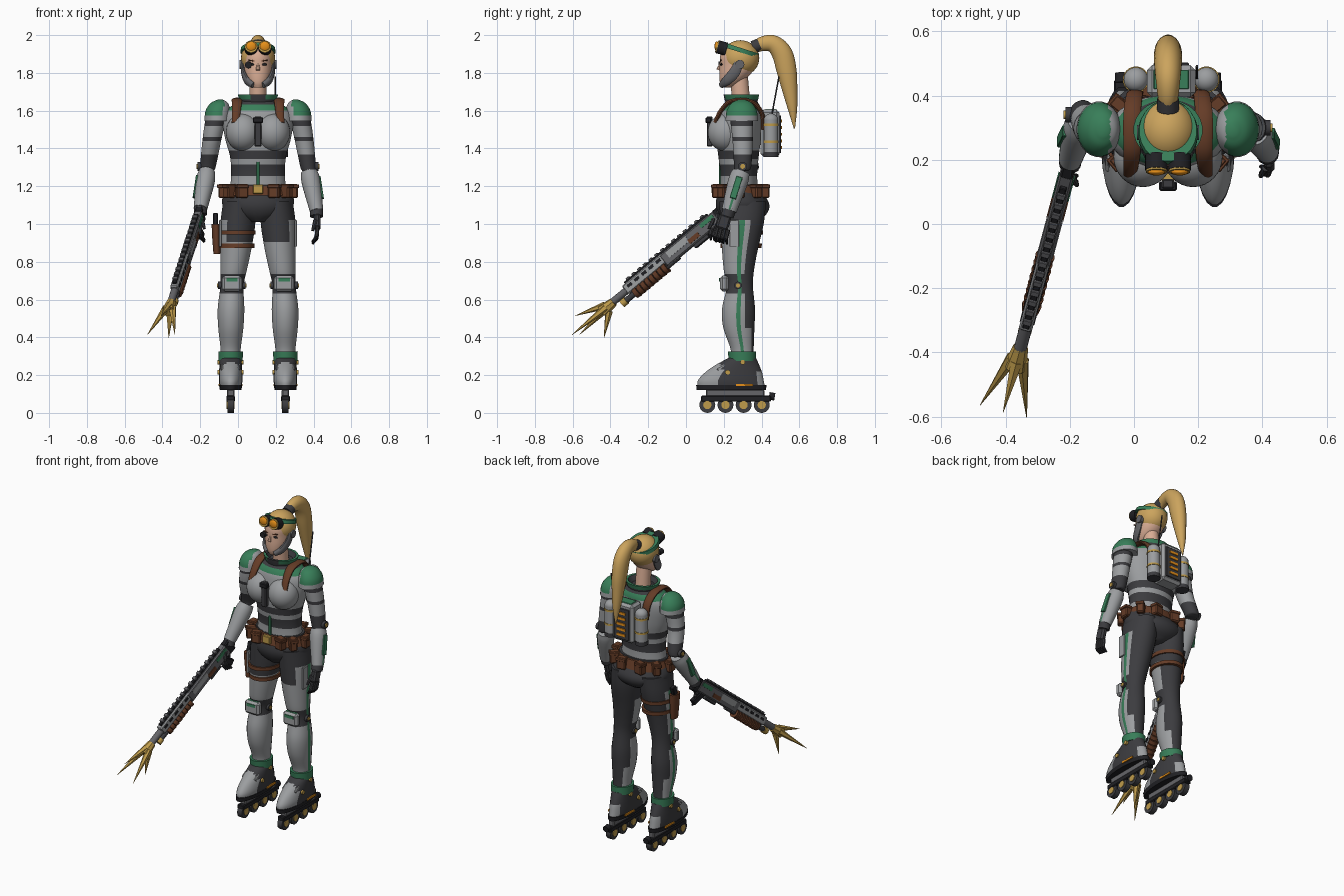
import bpy, bmesh, math
from mathutils import Vector, Matrix, Euler

cube = bpy.data.objects.get("Cube")
if cube:
    bpy.data.objects.remove(cube, do_unlink=True)

COLOURS = {
    "light grey": (.33, .34, .35), "mid grey": (.13, .13, .14), "charcoal": (.045, .045, .05),
    "black": (.015, .015, .018), "green": (.04, .21, .1), "brown": (.13, .045, .02),
    "blonde": (.6, .37, .11), "orange": (.8, .28, .01), "skin": (.7, .42, .3), "gold": (.52, .33, .07)}
MATS = {}
for key, rgb in COLOURS.items():
    mat = bpy.data.materials.new(key)
    mat.use_nodes = True
    mat.diffuse_color = (*rgb, 1)
    mat.node_tree.nodes["Principled BSDF"].inputs["Base Color"].default_value = (*rgb, 1)
    MATS[key] = mat

body_frame = Matrix.Translation((.106, 0, 0))
frame = body_frame


def finish(name, bm, colour, rule=None, sharp=40):
    """Colour faces by rule(centre, normal), mark sharp edges, place the part."""
    bmesh.ops.recalc_face_normals(bm, faces=bm.faces)
    bm.normal_update()
    mesh = bpy.data.meshes.new(name)
    used = []
    for f in bm.faces:
        c = (rule and rule(f.calc_center_median(), f.normal)) or colour
        if c not in used:
            used.append(c)
            mesh.materials.append(MATS[c])
        f.material_index = used.index(c)
        f.smooth = True
    for e in bm.edges:
        e.smooth = e.calc_face_angle(0) < math.radians(sharp)
    bm.transform(frame)
    bm.to_mesh(mesh)
    bm.free()
    bpy.context.collection.objects.link(bpy.data.objects.new(name, mesh))


def tube(name, rows, colour, rule=None, steps=4, segs=24, follow=False, sharp=40):
    """Loft elliptical rings; a row is x, y, z, width radius, depth radius."""
    rows = [Vector(r) for r in rows]
    path = []
    for i in range(len(rows) - 1):
        a, b = rows[i], rows[i + 1]
        ta = (b - rows[i - 1]) / 2 if i else b - a
        tb = (rows[i + 2] - a) / 2 if i + 2 < len(rows) else b - a
        for k in range(steps):
            t = k / steps
            t2, t3 = t * t, t ** 3
            path.append(a if k == 0 else a * (2*t3 - 3*t2 + 1) + ta * (t3 - 2*t2 + t)
                        + b * (3*t2 - 2*t3) + tb * (t3 - t2))
    path.append(rows[-1])
    bm = bmesh.new()
    rings = []
    for i, p in enumerate(path):
        u, v = Vector((1, 0, 0)), Vector((0, 1, 0))
        if follow:
            d = path[min(i + 1, len(path) - 1)] - path[max(i - 1, 0)]
            d = Vector(d[:3]).normalized()
            u = (u - d * d.x).normalized()
            v = d.cross(u)
        ring = []
        for k in range(segs):
            a = math.tau * (k + .5) / segs
            ring.append(bm.verts.new(Vector(p[:3]) + u * p[3] * math.cos(a) + v * p[4] * math.sin(a)))
        rings.append(ring)
    for lo, hi in zip(rings, rings[1:]):
        for k in range(segs):
            n = (k + 1) % segs
            bm.faces.new((lo[k], lo[n], hi[n], hi[k]))
    bm.faces.new(rings[0])
    bm.faces.new(rings[-1])
    finish(name, bm, colour, rule, sharp)


def box(name, at, size, colour, rot=(0, 0, 0), bevel=.15, rule=None):
    bm = bmesh.new()
    bmesh.ops.create_cube(bm, size=1, matrix=Matrix.Diagonal((*size, 1)))
    if bevel:
        bmesh.ops.bevel(bm, geom=bm.edges[:], offset=min(size) * bevel, segments=1, affect='EDGES')
    bm.transform(Matrix.Translation(at) @ Euler(rot).to_matrix().to_4x4())
    finish(name, bm, colour, rule, 20)


def rod(name, p, q, r, colour, r2=None, segs=16):
    p, q = Vector(p), Vector(q)
    bm = bmesh.new()
    turn = (q - p).to_track_quat('Z', 'Y').to_matrix().to_4x4()
    bmesh.ops.create_cone(bm, cap_ends=True, segments=segs, radius1=r, radius2=r if r2 is None else r2,
                          depth=(q - p).length, matrix=Matrix.Translation((p + q) / 2) @ turn)
    finish(name, bm, colour)


def ball(name, at, radii, colour, rule=None, drop=None):
    bm = bmesh.new()
    bmesh.ops.create_uvsphere(bm, u_segments=32, v_segments=20, radius=1,
                              matrix=Matrix.Translation(at) @ Matrix.Diagonal((*radii, 1)))
    if drop:
        gone = [f for f in bm.faces if drop(f.calc_center_median())]
        bmesh.ops.delete(bm, geom=gone, context='FACES')
    finish(name, bm, colour, rule)


# Torso, bust and pelvis
def torso_colour(c, n):
    if c.z > 1.605:
        return "green" if c.z < 1.63 else "charcoal"
    return "charcoal" if 1.26 < c.z < 1.32 or 1.35 < c.z < 1.385 else None


tube("torso", [(0, .28, 1.18, .15, .1), (0, .28, 1.27, .143, .098), (0, .278, 1.36, .15, .108),
               (0, .28, 1.45, .175, .118), (0, .285, 1.55, .188, .118), (0, .29, 1.61, .16, .108),
               (0, .295, 1.655, .09, .08)], "light grey", torso_colour, steps=6)
tube("pelvis", [(0, .29, 1.01, .05, .08), (0, .3, 1.05, .15, .125), (0, .3, 1.1, .19, .143),
                (0, .29, 1.16, .185, .125), (0, .285, 1.21, .16, .105)], "charcoal")
box("chest_clasp", (0, .125, 1.49), (.036, .03, .16), "charcoal")
box("chest_clasp_head", (0, .118, 1.55), (.055, .03, .03), "black")
box("waist_stripe", (0, .181, 1.265), (.016, .012, .13), "green")
tube("collar", [(0, .29, 1.58, .13, .1), (0, .293, 1.63, .085, .08), (0, .293, 1.66, .1, .09),
                (0, .293, 1.685, .108, .095), (0, .293, 1.685, .092, .08), (0, .293, 1.64, .06, .06)],
     "charcoal", lambda c, n: "green" if c.z > 1.65 and n.z > -.9 and abs(c.x) + c.y > .25 and
     (c - Vector((0, .293, c.z))).length > .08 else None, steps=1)

# Belt with buckle and pouches
tube("belt", [(0, .285, 1.15, .188, .138), (0, .285, 1.205, .172, .122)], "brown", steps=1)
box("buckle", (0, .148, 1.185), (.055, .025, .05), "gold")
for s in (-1, 1):
    for x, y, turn in ((.085, .165, .25), (.15, .2, .7), (.188, .28, 1.57), (.15, .37, -.7), (.065, .415, -.2)):
        box("belt_pouch", (s * x, y, 1.175), (.06, .045, .075), "brown", (0, 0, -s * turn))
        box("pouch_flap", (s * x * 1.02, y, 1.2), (.064, .05, .02), "brown", (0, 0, -s * turn))


def leg_colour(side):
    def rule(c, n):
        flat = Vector((n.x, n.y, 0)).normalized()
        out = flat.x * side
        if out > .985 and c.z < 1.03:
            return "green"
        if .63 < c.z < .73 or flat.y > (.75 if c.z < .45 else .4):
            return "charcoal"
        if c.z > .9 and (out < .7 or c.z > 1.02):
            return "charcoal"
    return rule


def boot_colour(c, n):
    return "light grey" if c.y < .19 or (c.y > .37 and c.z < .22) else "charcoal"


def arm_colour(c, n):
    return "charcoal" if 1.52 < c.z < 1.56 or 1.43 < c.z < 1.455 or c.z < 1.37 else None


for s in (-1, 1):
    side = "left" if s > 0 else "right"
    ball(side + "_bust", (s * .078, .21, 1.485), (.092, .095, .1), "light grey")
    # Leg, knee guard and cuff
    tube(side + "_leg", [(s * .1, .3, 1.12, .085, .125), (s * .107, .297, 1, .093, .115),
                         (s * .118, .285, .86, .082, .095), (s * .13, .28, .75, .07, .08),
                         (s * .138, .285, .67, .062, .07), (s * .143, .278, .55, .071, .088),
                         (s * .144, .28, .45, .067, .083), (s * .145, .297, .34, .054, .062),
                         (s * .145, .3, .27, .055, .062)], "light grey", leg_colour(s), steps=6)
    box(side + "_knee_guard", (s * .138, .203, .685), (.105, .045, .085), "light grey",
        rule=lambda c, n: "green" if n.z > .9 else None, bevel=.3)
    box(side + "_knee_stripe", (s * .138, .18, .705), (.06, .008, .018), "green", bevel=0)
    for k in (-1, 1):
        rod(side + "_knee_stud", (s * .138 + k * .05, .275, .675), (s * .138 + k * .073, .275, .675), .02, "charcoal")
        rod(side + "_knee_cap", (s * .138 + k * .07, .275, .675), (s * .138 + k * .078, .275, .675), .011, "gold")
    tube(side + "_cuff", [(s * .145, .298, .275, .064, .072), (s * .145, .296, .325, .066, .075)], "green", steps=1)
    box(side + "_thigh_plate", (s * .2, .255, .95), (.012, .05, .14), "light grey")
    # Boot and inline skate
    bx = s * .145
    tube(side + "_boot", [(bx, .24, .135, .058, .18), (bx, .237, .17, .063, .176), (bx, .25, .21, .062, .155),
                          (bx, .27, .25, .06, .12), (bx, .297, .29, .058, .075)], "charcoal", boot_colour)
    box(side + "_boot_strap", (bx, .19, .235), (.1, .05, .03), "light grey", (.5, 0, 0))
    tube(side + "_sole", [(bx, .24, .122, .058, .185), (bx, .24, .148, .062, .188)], "black", steps=1)
    box(side + "_skate_mount", (bx, .26, .105), (.04, .31, .04), "mid grey")
    box(side + "_skate_frame", (bx, .265, .075), (.046, .37, .032), "black")
    rod(side + "_skate_brake", (bx, .44, .09), (bx, .47, .085), .02, "black")
    for i in range(4):
        y = .113 + i * .096
        rod(side + "_wheel", (bx - .017, y, .042), (bx + .017, y, .042), .042, "charcoal", segs=24)
        rod(side + "_wheel_hub", (bx - .021, y, .042), (bx + .021, y, .042), .022, "gold")
    for k in (-1, 1):
        box(side + "_boot_trim", (bx + k * .06, .31, .148), (.008, .09, .012), "orange", bevel=0)
        for y, z in ((.22, .215), (.3, .268)):
            rod(side + "_boot_stud", (bx + k * .05, y, z), (bx + k * .069, y, z), .013, "gold")
    # Shoulder pad and harness strap
    tube(side + "_shoulder_pad", [(s * .215, .295, 1.545, .07, .087), (s * .212, .295, 1.6, .066, .08),
                                  (s * .205, .295, 1.64, .046, .055), (s * .2, .295, 1.658, .015, .02)],
         "light grey", lambda c, n: "green" if c.z > 1.575 and abs(c.x) > .18 else None)
    tube(side + "_harness", [(s * .12, .155, 1.535, .02, .012), (s * .115, .185, 1.6, .024, .012),
                             (s * .112, .24, 1.65, .028, .012), (s * .112, .34, 1.65, .028, .012),
                             (s * .105, .4, 1.59, .026, .012), (s * .1, .41, 1.5, .024, .012)], "brown",
         follow=True, segs=12)
    # Arm: the right one reaches for the grip
    left = s > 0
    elbow = Vector((s * .265, .3 if left else .34, 1.305))
    wrist = Vector((s * .31, .228, 1.07)) if left else Vector((s * .305, .2, 1.08))
    tube(side + "_upper_arm", [(s * .215, .295, 1.6, .045, .05), (s * .225, .295, 1.55, .054, .06),
                               (s * .245, .3, 1.44, .05, .054), (*elbow, .042, .046),
                               (*elbow.lerp(wrist, .1), .036, .038)], "light grey", arm_colour, steps=6)
    mid = elbow.lerp(wrist, .35)
    tube(side + "_forearm", [(*elbow.lerp(wrist, .12), .043, .047), (*mid, .05, .053), (*wrist, .036, .04)],
         "light grey", lambda c, n: "green" if n.x * s > .97 else None, follow=True)
    box(side + "_forearm_plate", mid.lerp(wrist, .2) + Vector((s * .046, 0, 0)), (.015, .035, .12), "green",
        (-.3, -s * .15, 0))
    rod(side + "_elbow_disc", elbow + Vector((s * .02, 0, 0)), elbow + Vector((s * .055, 0, 0)), .024, "charcoal")
    rod(side + "_elbow_cap", elbow + Vector((s * .05, 0, 0)), elbow + Vector((s * .06, 0, 0)), .013, "gold")
    palm = wrist + Vector((s * .004, -.028, -.06))
    rod(side + "_glove_cuff", wrist + Vector((0, .005, .015)), wrist + Vector((0, -.01, -.03)), .035, "charcoal")
    box(side + "_palm", palm, (.034, .066, .08), "charcoal", (-.3, 0, 0), .3)
    for i in range(4):
        root = palm + Vector((0, -.033 + i * .019, -.028 - i * .004))
        tip = root + Vector((-s * .004, -.012, -.048))
        rod(side + "_finger", root, tip, .011, "charcoal", segs=8)
        rod(side + "_fingertip", tip, tip + Vector((-s * .022, .005, -.028)), .01, "black", .006, 8)
    rod(side + "_thumb", palm + Vector((-s * .01, -.025, .01)), palm + Vector((-s * .025, -.05, -.045)), .012,
        "charcoal", .008, 8)
    # Face details, jaw guard and goggles
    tube(side + "_jaw_guard", [(s * .08, .28, 1.85, .012, .025), (s * .077, .255, 1.8, .012, .03),
                               (s * .058, .215, 1.758, .016, .026), (s * .025, .188, 1.735, .016, .016)],
         "mid grey", follow=True, segs=12)
    rod(side + "_ear_disc", (s * .07, .285, 1.845), (s * .097, .285, 1.845), .024, "mid grey")
    ball(side + "_eye", (s * .033, .187, 1.845), (.015, .006, .007), "black")
    box(side + "_brow", (s * .034, .184, 1.865), (.032, .008, .006), "brown", (0, -s * .15, 0))
    rod(side + "_goggle", (s * .036, .215, 1.925), (s * .036, .168, 1.938), .035, "black", segs=24)
    rod(side + "_goggle_rim", (s * .036, .172, 1.937), (s * .036, .162, 1.94), .033, "gold", segs=24)
    ball(side + "_lens", (s * .036, .163, 1.94), (.027, .012, .027), "orange")
    # Backpack canisters
    cx = .01 + s * .11
    rod(side + "_canister", (cx, .45, 1.37), (cx, .45, 1.55), .038, "light grey", segs=24)
    ball(side + "_canister_top", (cx, .45, 1.55), (.038, .038, .035), "light grey")
    rod(side + "_canister_base", (cx, .45, 1.355), (cx, .45, 1.38), .04, "charcoal", segs=24)
    for z in (1.43, 1.52):
        rod(side + "_canister_band", (cx, .45, z), (cx, .45, z + .012), .041, "gold", segs=24)

# Head, hair and headband
tube("neck", [(0, .295, 1.62, .046, .048), (0, .28, 1.78, .044, .048)], "skin", steps=1)
tube("face", [(0, .215, 1.722, .025, .026), (0, .235, 1.748, .052, .056), (0, .258, 1.79, .07, .082),
              (0, .274, 1.84, .077, .096), (0, .278, 1.89, .078, .098), (0, .28, 1.94, .06, .08)], "skin")
rod("nose", (0, .184, 1.85), (0, .172, 1.815), .006, "skin", .012, 8)
ball("mouth", (0, .185, 1.775), (.02, .007, .005), "brown")
rod("eyepiece", (-.05, .205, 1.842), (-.052, .172, 1.842), .018, "black")
ball("hair", (0, .288, 1.878), (.09, .1, .095), "blonde",
     drop=lambda c: c.y < .25 and c.z < 1.91 - abs(c.x) * 1.1)
tube("headband", [(0, .284, 1.91, .094, .104), (0, .291, 1.932, .09, .1)], "green", steps=1, follow=True)
rod("hair_tie", (0, .355, 1.935), (0, .39, 1.95), .034, "charcoal")
tube("ponytail", [(0, .36, 1.935, .026, .03), (0, .41, 1.955, .034, .04), (0, .465, 1.952, .04, .047),
                  (0, .51, 1.9, .044, .055), (0, .533, 1.81, .043, .053), (0, .548, 1.72, .036, .042),
                  (0, .564, 1.61, .024, .025), (0, .574, 1.505, .003, .003)], "blonde", follow=True)

# Backpack
box("backpack", (.01, .445, 1.48), (.15, .1, .25), "light grey")
box("backpack_panel", (.01, .495, 1.475), (.11, .015, .2), "charcoal")
box("backpack_top", (.01, .45, 1.602), (.11, .06, .015), "green")
for i in range(5):
    box("backpack_slat", (.01, .504, 1.405 + i * .035), (.06, .008, .015), "orange", bevel=0)
rod("antenna", (.09, .455, 1.58), (.09, .492, 1.78), .004, "charcoal", segs=8)

# Holster on the right thigh
for z, r in ((.955, .098), (.885, .092)):
    tube("thigh_strap", [(-.111, .291, z - .011, r, r * 1.2), (-.11, .292, z + .011, r, r * 1.2)], "brown", steps=1)
tube("holster", [(-.218, .28, .84, .018, .03), (-.22, .28, .93, .023, .038), (-.222, .28, 1, .024, .042)], "brown")
box("sidearm_grip", (-.225, .295, 1.02), (.026, .035, .07), "black", (-.3, 0, 0))

# Long gun, built along its own barrel axis
rear, front = Vector((-.205, .17, 1.04)), Vector((-.355, -.39, .575))
ax = (front - rear).normalized()
ay = Vector((0, 0, 1)).cross(ax).normalized()
az = ax.cross(ay)
frame = Matrix.Translation(rear) @ Matrix((ax, ay, az)).transposed().to_4x4()
box("gun_receiver", (.19, 0, 0), (.38, .046, .075), "mid grey")
box("gun_shroud", (.5, 0, .012), (.28, .042, .055), "light grey")
box("gun_rail", (.33, 0, .043), (.58, .022, .016), "black")
box("gun_butt", (-.015, 0, -.005), (.05, .04, .09), "black")
box("gun_grip", (.05, 0, -.07), (.04, .032, .09), "black", (0, .4, 0))
box("gun_guard", (.15, 0, -.045), (.1, .03, .025), "charcoal")
for i in range(14):
    box("rail_tooth", (.07 + i * .04, 0, .053), (.02, .028, .012), "mid grey")
for s in (-1, 1):
    box("gun_side_plate", (.27, s * .022, .01), (.14, .008, .035), "light grey", bevel=0)
    box("gun_wood_panel", (.17, s * .023, -.01), (.07, .008, .025), "brown", bevel=0)
    box("gun_green_panel", (.06, s * .023, .015), (.09, .008, .022), "green", bevel=0)
    for i in range(5):
        box("shroud_vent", (.4 + i * .05, s * .021, .018), (.03, .005, .016), "black", bevel=0)
rod("gun_tube", (.3, 0, -.032), (.69, 0, -.032), .016, "charcoal")
for i in range(8):
    rod("foregrip_rib", (.385 + i * .029, 0, -.034), (.41 + i * .029, 0, -.034), .031, "brown", .027)
rod("tube_cap", (.67, 0, -.032), (.7, 0, -.032), .021, "gold")
rod("gun_barrel", (.6, 0, .008), (.76, 0, .008), .02, "mid grey")
rod("muzzle", (.73, 0, .005), (.81, 0, .005), .024, "gold", .036, 8)
for y, z, tip in ((.075, 0, 1), (-.075, 0, 1), (0, .08, .94), (0, -.11, .89)):
    rod("muzzle_prong", (.78, y * .22, .005 + z * .2), (tip, y, z), .021, "gold", .001, 6)
frame = body_frame
